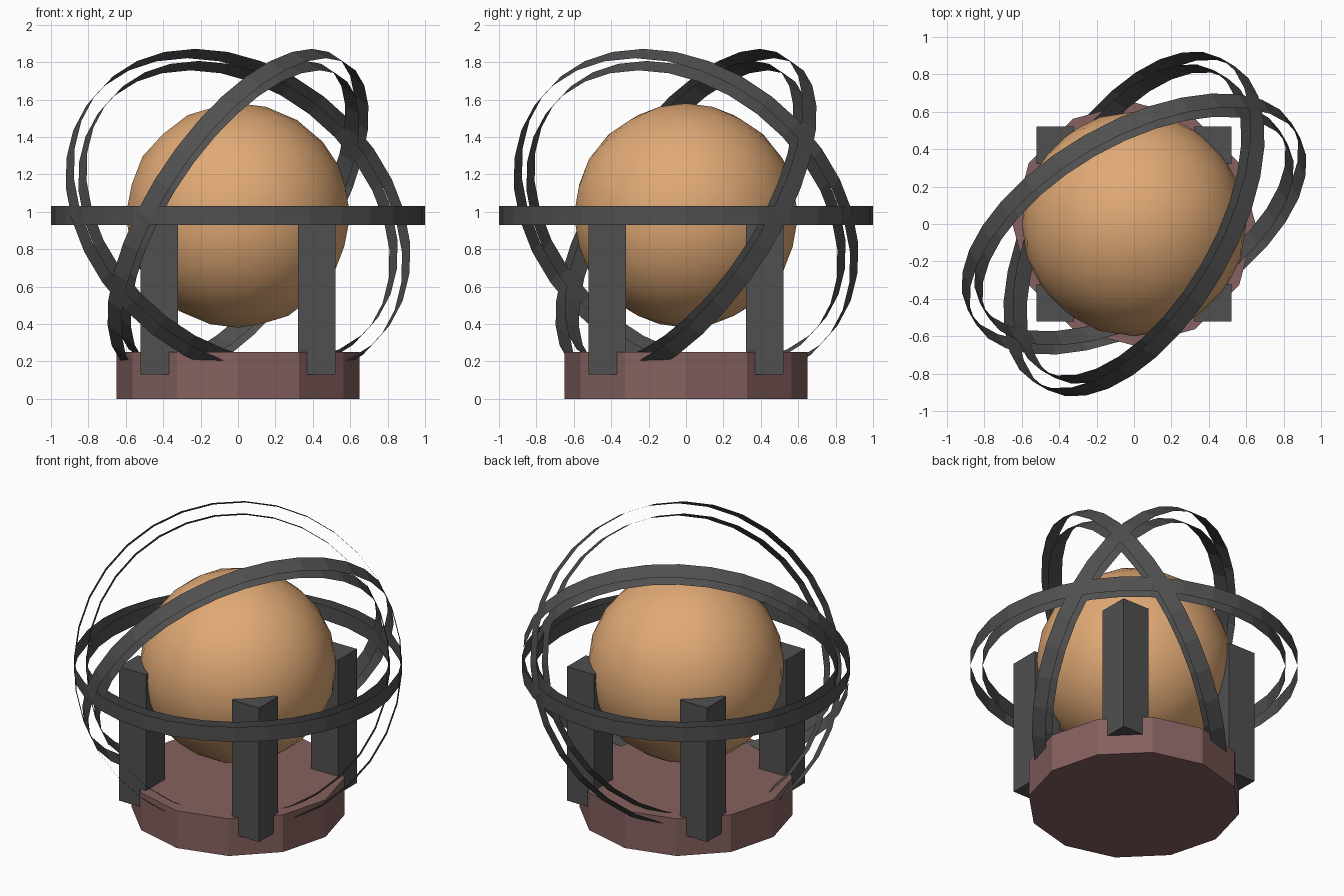
import bpy, bmesh, math
from mathutils import Matrix, Vector

if "Cube" in bpy.data.objects:
    bpy.data.objects.remove(bpy.data.objects["Cube"])

CZ = 0.98  # height of the globe centre


def material(name, rgb):
    m = bpy.data.materials.new(name)
    m.diffuse_color = (*rgb, 1)
    m.use_nodes = True
    m.node_tree.nodes["Principled BSDF"].inputs["Base Color"].default_value = m.diffuse_color
    return m


ORANGE = material("warm_orange", (0.75, 0.40, 0.18))
BROWN = material("dusty_brown", (0.235, 0.12, 0.115))
GREY = material("dark_grey", (0.08, 0.08, 0.08))


def finish(name, bm, mat):
    mesh = bpy.data.meshes.new(name)
    bm.to_mesh(mesh)
    bm.free()
    mesh.materials.append(mat)
    ob = bpy.data.objects.new(name, mesh)
    bpy.context.collection.objects.link(ob)
    return ob


# Twelve-sided base
bm = bmesh.new()
bmesh.ops.create_cone(bm, cap_ends=True, segments=12, radius1=0.65, radius2=0.65,
                      depth=0.25, matrix=Matrix.Translation((0, 0, 0.125)))
finish("base", bm, BROWN)

# Smooth globe
bm = bmesh.new()
bmesh.ops.create_icosphere(bm, subdivisions=3, radius=0.6,
                           matrix=Matrix.Translation((0, 0, CZ)))
for f in bm.faces:
    f.smooth = True
finish("globe", bm, ORANGE)

# Four square posts
for i, (sx, sy) in enumerate([(-1, -1), (1, -1), (1, 1), (-1, 1)]):
    bm = bmesh.new()
    bmesh.ops.create_cube(bm, size=1, matrix=Matrix.Translation((sx * 0.42, sy * 0.42, 0.58))
                          @ Matrix.Diagonal((0.2, 0.2, 0.9, 1)))
    finish(f"post_{i + 1}", bm, GREY)


# Rings: an outer and an inner open band, tilted towards a heading
def ring(name, tilt, heading):
    bm = bmesh.new()
    for radius, flip in ((1.0, False), (0.925, True)):
        made = bmesh.ops.create_cone(bm, cap_ends=False, segments=32, radius1=radius,
                                     radius2=radius, depth=0.1)
        if flip:
            faces = {f for v in made["verts"] for f in v.link_faces}
            bmesh.ops.reverse_faces(bm, faces=list(faces))
    rot = (Matrix.Rotation(math.radians(heading), 4, 'Z')
           @ Matrix.Rotation(math.radians(tilt), 4, 'Y'))
    bm.transform(Matrix.Translation((0, 0, CZ)) @ rot)
    finish(name, bm, GREY)


ring("horizon_ring", 0, 0)
ring("tilted_ring_a", 60, 150)
ring("tilted_ring_b", 60, -60)
